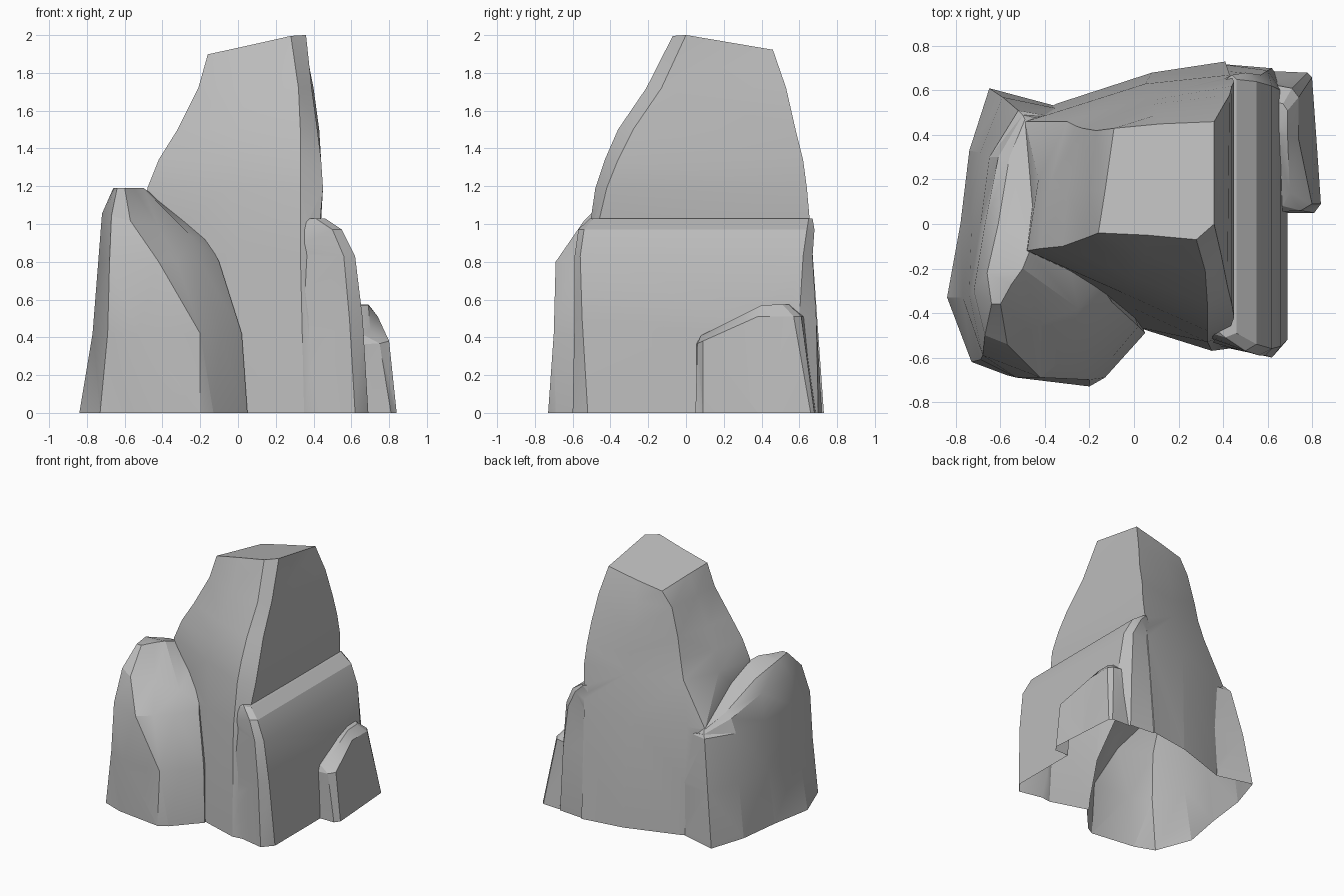
import bpy
import bmesh
from math import radians

default_cube = bpy.data.objects.get("Cube")
if default_cube:
    bpy.data.objects.remove(default_cube, do_unlink=True)

# Single stone colour
stone = bpy.data.materials.new("grey stone")
stone.use_nodes = True
stone_colour = (0.5, 0.5, 0.5, 1)
stone.diffuse_color = stone_colour
stone.node_tree.nodes["Principled BSDF"].inputs["Base Color"].default_value = stone_colour


def flat(height):
    """Level ring height."""
    return lambda x, y: height


def loft(name, rings):
    """Closed solid through (height rule, outline) rings, sunk below the ground."""
    bm = bmesh.new()
    rings = [(flat(-.1), rings[0][1])] + rings
    loops = [[bm.verts.new((x, y, height(x, y))) for x, y in outline]
             for height, outline in rings]
    for lower, upper in zip(loops, loops[1:]):
        count = len(lower)
        for i in range(count):
            j = (i + 1) % count
            bm.faces.new((lower[i], lower[j], upper[j], upper[i]))
    bm.faces.new(loops[0][::-1])
    bm.faces.new(loops[-1])
    bmesh.ops.triangulate(bm, faces=bm.faces[:])
    bmesh.ops.recalc_face_normals(bm, faces=bm.faces[:])
    mesh = bpy.data.meshes.new(name)
    bm.to_mesh(mesh)
    bm.free()
    mesh.materials.append(stone)
    part = bpy.data.objects.new(name, mesh)
    bpy.context.collection.objects.link(part)
    return part


# Tall central peak with a tilted flat summit
peak = loft("rock", [
    (flat(0), [(-.6, -.1), (0, -.46), (.35, -.57), (.5, -.55),
               (.41, .73), (.08, .68), (-.35, .54), (-.6, .4)]),
    (flat(.85), [(-.5, -.12), (0, -.38), (.33, -.53), (.42, -.5),
                 (.43, .67), (.05, .63), (-.36, .5), (-.49, .46)]),
    (flat(1.19), [(-.48, -.12), (-.05, -.31), (.33, -.48), (.45, -.42),
                  (.45, .64), (.1, .58), (-.3, .46), (-.43, .2)]),
    (flat(1.34), [(-.42, -.11), (-.03, -.28), (.33, -.43), (.44, -.36),
                  (.44, .62), (.1, .56), (-.26, .44), (-.38, .18)]),
    (flat(1.5), [(-.32, -.1), (0, -.24), (.33, -.36), (.42, -.28),
                 (.43, .58), (.1, .54), (-.23, .43), (-.3, .15)]),
    (flat(1.72), [(-.21, -.06), (.05, -.15), (.32, -.21), (.39, -.13),
                  (.4, .53), (.1, .49), (-.17, .42), (-.2, .15)]),
    (lambda x, y: 1.925 + .21 * x - .17 * y,
     [(-.16, -.04), (.06, -.05), (.28, -.07), (.36, 0),
      (.36, .46), (.12, .45), (-.09, .43), (-.13, .15)]),
])

# Long shelf along the +x side, flush with the front and back of the peak
shelf = loft("side_shelf", [
    (flat(0), [(.2, -.51), (.62, -.6), (.69, -.52),
               (.69, .6), (.62, .7), (.38, .72)]),
    (flat(.5), [(.2, -.49), (.59, -.59), (.66, -.55),
                (.66, .6), (.6, .69), (.39, .69)]),
    (flat(.83), [(.2, -.46), (.56, -.59), (.62, -.56),
                 (.62, .62), (.57, .67), (.4, .66)]),
    (flat(.97), [(.25, -.46), (.5, -.57), (.55, -.54),
                 (.55, .64), (.5, .68), (.4, .65)]),
    (flat(1.03), [(.34, -.45), (.41, -.51), (.46, -.49),
                  (.46, .65), (.44, .67), (.4, .64)]),
])

# Shoulder on the -x side, bulging at the front and falling towards the back
shoulder = loft("shoulder", [
    (flat(0), [(-.65, .61), (-.74, .33), (-.78, 0), (-.84, -.33), (-.73, -.62),
               (-.57, -.68), (-.2, -.73), (-.13, -.69), (.05, -.49), (-.35, .53)]),
    (flat(.42), [(-.59, .57), (-.69, .32), (-.73, 0), (-.77, -.33), (-.69, -.61),
                 (-.53, -.69), (-.2, -.7), (-.09, -.59), (.02, -.46), (-.35, .52)]),
    (flat(.8), [(-.52, .51), (-.65, .3), (-.69, 0), (-.74, -.32), (-.68, -.59),
                (-.42, -.69), (-.32, -.61), (-.2, -.5), (-.1, -.35), (-.35, .48)]),
    (lambda x, y: 1 - .25 * (x + .5) - .3 * max(y + .1, 0),
     [(-.5, .49), (-.61, .3), (-.67, 0), (-.72, -.3), (-.67, -.5),
      (-.57, -.54), (-.42, -.45), (-.25, -.38), (-.16, -.26), (-.36, .46)]),
    (lambda x, y: 1.19 - .55 * max(y + .15, 0),
     [(-.49, .47), (-.56, .3), (-.61, 0), (-.66, -.22), (-.64, -.36),
      (-.6, -.36), (-.55, -.27), (-.5, -.2), (-.46, -.1), (-.42, .4)]),
])

# Small boulder against the back of the shelf
boulder = loft("boulder", [
    (flat(0), [(.55, .05), (.81, .05), (.84, .09), (.82, .38),
               (.8, .66), (.78, .68), (.55, .69)]),
    (lambda x, y: min(.34 + .45 * y, .51),
     [(.55, .05), (.75, .06), (.8, .09), (.74, .38),
      (.74, .57), (.71, .61), (.55, .64)]),
    (lambda x, y: min(.37 + .5 * y, .575),
     [(.55, .07), (.67, .08), (.7, .14), (.69, .4),
      (.69, .51), (.67, .54), (.55, .57)]),
])

# Fuse the parts into one shell
for part in (shelf, shoulder, boulder):
    fuse = peak.modifiers.new("fuse " + part.name, "BOOLEAN")
    fuse.operation = "UNION"
    fuse.solver = "EXACT"
    fuse.object = part
graph = bpy.context.evaluated_depsgraph_get()
graph.update()
shell = bpy.data.meshes.new_from_object(peak.evaluated_get(graph), depsgraph=graph)
peak.modifiers.clear()
peak.data = shell
for part in (shelf, shoulder, boulder):
    bpy.data.objects.remove(part, do_unlink=True)

# Trim at ground level, leaving the underside open
bm = bmesh.new()
bm.from_mesh(shell)
bmesh.ops.bisect_plane(bm, geom=bm.verts[:] + bm.edges[:] + bm.faces[:],
                       plane_co=(0, 0, 0), plane_no=(0, 0, 1), clear_inner=True)
bm.to_mesh(shell)
bm.free()

bpy.ops.object.select_all(action="DESELECT")
peak.select_set(True)
bpy.context.view_layer.objects.active = peak
bpy.ops.object.shade_smooth_by_angle(angle=radians(25))
